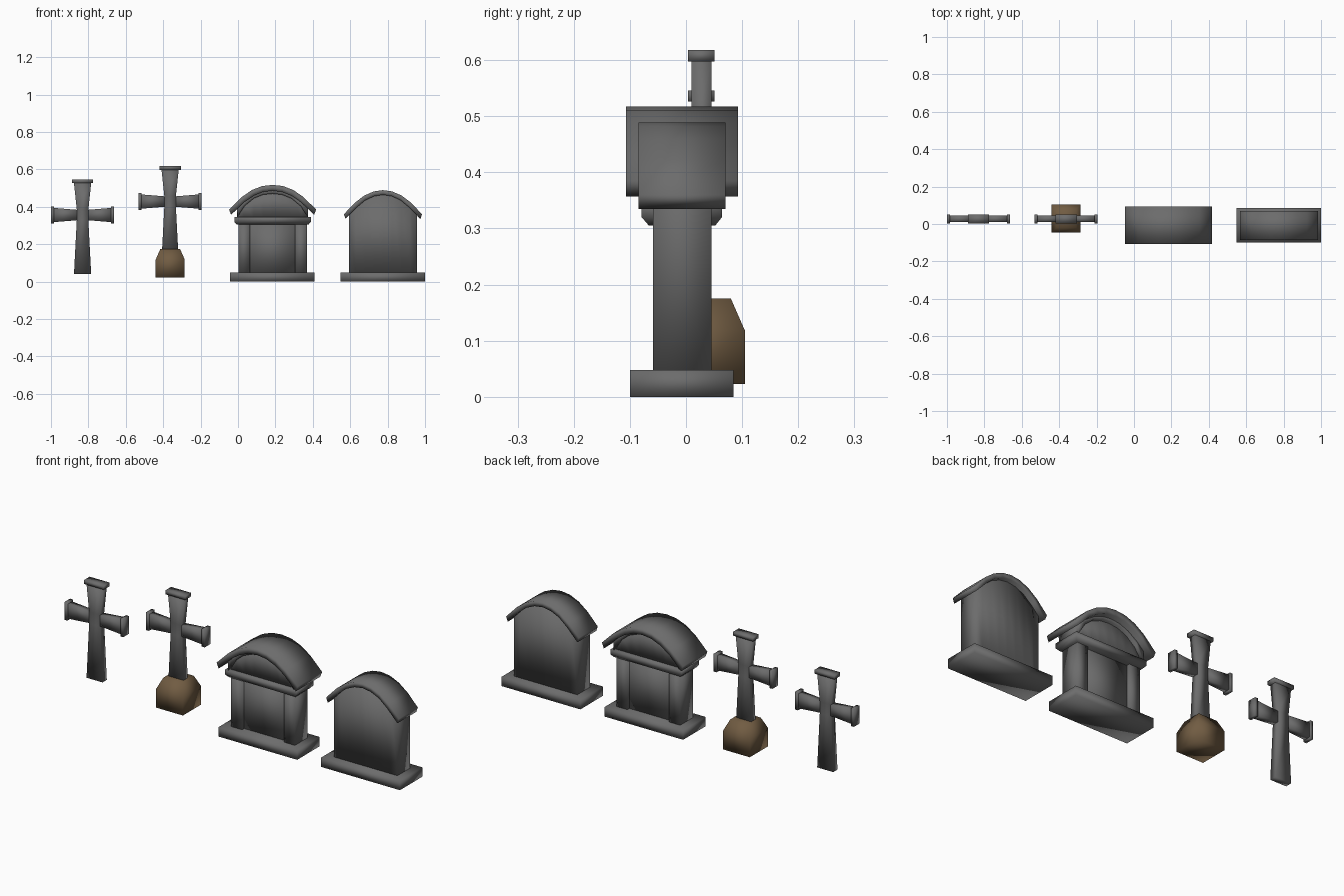
import bpy, bmesh

if "Cube" in bpy.data.objects:
    bpy.data.objects.remove(bpy.data.objects["Cube"])


def material(name, rgb):
    m = bpy.data.materials.new(name)
    m.diffuse_color = (*rgb, 1)
    m.use_nodes = True
    m.node_tree.nodes["Principled BSDF"].inputs["Base Color"].default_value = m.diffuse_color
    return m


STONE = material("grey stone", (0.15, 0.15, 0.15))
EARTH = material("brown rock", (0.165, 0.107, 0.055))


def finish(name, bm, mat):
    bmesh.ops.recalc_face_normals(bm, faces=bm.faces)
    me = bpy.data.meshes.new(name)
    for f in bm.faces:
        f.smooth = True
    bm.to_mesh(me)
    bm.free()
    me.materials.append(mat)
    ob = bpy.data.objects.new(name, me)
    bpy.context.collection.objects.link(ob)
    return ob


def strip(name, left, right, y0, y1, mat=STONE):
    """Solid between two matching x-z polylines, extruded from y0 to y1."""
    bm = bmesh.new()
    rows = [[bm.verts.new((p[0], y, p[1])) for p in line]
            for line, y in ((left, y0), (right, y0), (right, y1), (left, y1))]
    n = len(left)
    for a in range(4):
        b = (a + 1) % 4
        for i in range(n - 1):
            bm.faces.new((rows[a][i], rows[a][i + 1], rows[b][i + 1], rows[b][i]))
    for i in (0, n - 1):
        bm.faces.new([r[i] for r in rows])
    return finish(name, bm, mat)


def frustum(name, levels, mat=STONE):
    """Stack of rectangles (x0, x1, y0, y1, z)."""
    bm = bmesh.new()
    rings = [[bm.verts.new(c) for c in ((a, c0, z), (b, c0, z), (b, d, z), (a, d, z))]
             for a, b, c0, d, z in levels]
    for lo, hi in zip(rings, rings[1:]):
        for i in range(4):
            j = (i + 1) % 4
            bm.faces.new((lo[i], lo[j], hi[j], hi[i]))
    bm.faces.new(rings[0])
    bm.faces.new(rings[-1])
    return finish(name, bm, mat)


def box(name, x0, x1, y0, y1, z0, z1, mat=STONE):
    return frustum(name, [(x0, x1, y0, y1, z0), (x0, x1, y0, y1, z1)], mat)


def mirrored(cx, half):
    """Half profile (offset from tip to crown) mirrored about cx."""
    return [(cx - o, z) for o, z in half] + [(cx + o, z) for o, z in half[-2::-1]]


# Flared crosses
def cross(tag, cx, zb):
    zc, zt = zb + 0.316, zb + 0.486
    y0, y1 = 0.010, 0.045
    shaft = [(0.046, zb), (0.031, zc - 0.03), (0.031, zc + 0.03), (0.046, zt)]
    strip(tag + "_shaft", [(cx - w, z) for w, z in shaft],
          [(cx + w, z) for w, z in shaft], y0, y1)
    box(tag + "_top_cap", cx - 0.057, cx + 0.057, 0.004, 0.051, zt, zt + 0.02)
    for s, side in ((-1, "left"), (1, "right")):
        strip(f"{tag}_{side}_arm",
              [(cx + s * 0.031, zc - 0.028), (cx + s * 0.153, zc - 0.038)],
              [(cx + s * 0.031, zc + 0.028), (cx + s * 0.153, zc + 0.038)], y0, y1)
        xs = sorted((cx + s * 0.152, cx + s * 0.169))
        box(f"{tag}_{side}_cap", *xs, 0.004, 0.051, zc - 0.046, zc + 0.046)


cross("plain_cross", -0.831, 0.04)
cross("mounted_cross", -0.363, 0.112)

# Rock under the second cross
frustum("rock_base", [(-0.44, -0.285, -0.045, 0.105, 0.023),
                      (-0.44, -0.285, -0.045, 0.105, 0.118),
                      (-0.415, -0.31, -0.02, 0.08, 0.175)], EARTH)


# Pillared headstone with arched roof and pediment
c = 0.185
box("pillared_slab", c - 0.228, c + 0.225, -0.1, 0.085, 0, 0.048)
box("recessed_panel", c - 0.125, c + 0.125, -0.042, 0.028, 0.04, 0.32)
for s, side in ((-1, "left"), (1, "right")):
    xs = sorted((c + s * 0.12, c + s * 0.183))
    box(side + "_pillar", *xs, -0.059, 0.045, 0.04, 0.32)
frustum("cornice", [(c - 0.192, c + 0.192, -0.066, 0.052, 0.305),
                    (c - 0.205, c + 0.205, -0.079, 0.064, 0.32),
                    (c - 0.205, c + 0.205, -0.079, 0.064, 0.345)])
roof_top = [(0.233, 0.385), (0.165, 0.452), (0.11, 0.49), (0.055, 0.511), (0, 0.517)]
roof_low = [(0.222, 0.357), (0.152, 0.425), (0.10, 0.46), (0.05, 0.48), (0, 0.486)]
strip("pillared_roof", mirrored(c, roof_top), mirrored(c, roof_low), -0.107, 0.093)
tympanum = [(0.19, 0.395), (0.155, 0.435), (0.10, 0.472), (0.05, 0.492), (0, 0.497)]
arch = mirrored(c, tympanum)
strip("pediment", arch, [(x, 0.335) for x, z in arch], -0.059, 0.045)
rim_low = [(0.188, 0.345), (0.15, 0.404), (0.10, 0.445), (0.05, 0.465), (0, 0.47)]
strip("pediment_rim", arch, mirrored(c, rim_low), -0.076, 0.061)

# Plain headstone with arched roof
c = 0.775
box("plain_slab", c - 0.228, c + 0.225, -0.1, 0.085, 0, 0.048)
top = [(0.209, 0.36), (0.15, 0.422), (0.10, 0.46), (0.05, 0.482), (0, 0.489)]
low = [(0.200, 0.335), (0.14, 0.397), (0.093, 0.436), (0.046, 0.457), (0, 0.464)]
strip("plain_roof", mirrored(c, top), mirrored(c, low), -0.085, 0.07)
body = mirrored(c, [(0.182, 0.368), (0.145, 0.41), (0.097, 0.448), (0.048, 0.47), (0, 0.476)])
strip("plain_body", body, [(x, 0.04) for x, z in body], -0.059, 0.045)
